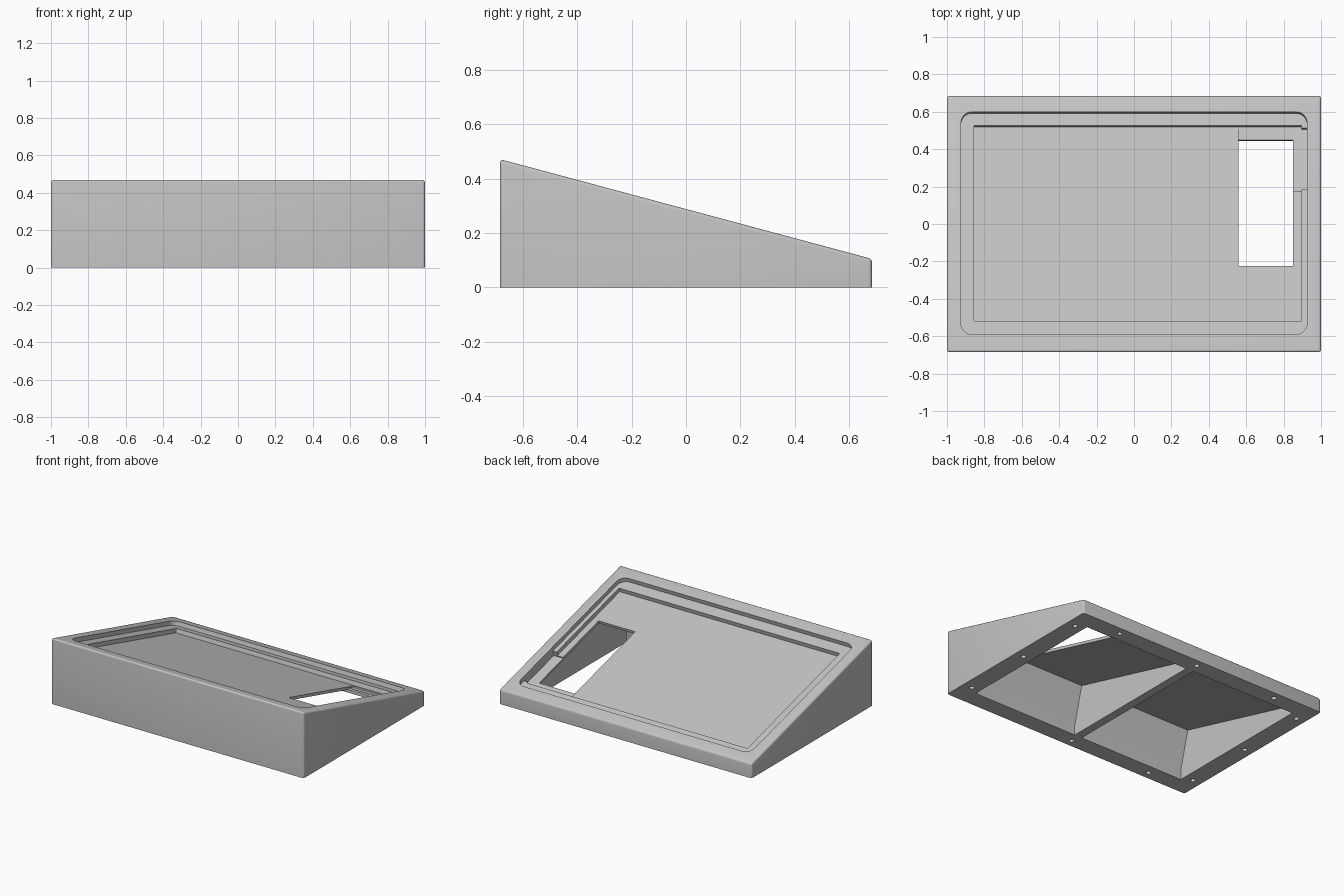
import bpy, bmesh
from math import radians
from mathutils import Matrix, Vector

TILT = radians(15)
HEIGHT = 0.288          # height of the sloping top at y = 0
SLOPE = Matrix.Translation((0, 0, HEIGHT)) @ Matrix.Rotation(-TILT, 4, 'X')

old = bpy.data.objects.get("Cube")
if old:
    bpy.data.objects.remove(old, do_unlink=True)

grey = bpy.data.materials.new("light grey plastic")
grey.use_nodes = True
colour = (0.55, 0.55, 0.55, 1)
grey.diffuse_color = colour
grey.node_tree.nodes["Principled BSDF"].inputs["Base Color"].default_value = colour


def make_object(name, bm):
    bmesh.ops.recalc_face_normals(bm, faces=bm.faces)
    mesh = bpy.data.meshes.new(name)
    bm.to_mesh(mesh)
    bm.free()
    mesh.materials.append(grey)
    obj = bpy.data.objects.new(name, mesh)
    bpy.context.collection.objects.link(obj)
    return obj


def prism(bm, profile, x0, x1):
    """Extrude a side profile of (y, z) points from x0 to x1."""
    face = bm.faces.new([bm.verts.new((x0, y, z)) for y, z in profile])
    out = bmesh.ops.extrude_face_region(bm, geom=[face])
    moved = [v for v in out["geom"] if isinstance(v, bmesh.types.BMVert)]
    bmesh.ops.translate(bm, verts=moved, vec=(x1 - x0, 0, 0))


def slope_box(name, x0, x1, s0, s1, depth, radius=0, top=0.1):
    """Cutter box square to the sloping top, sunk to the given depth."""
    bm = bmesh.new()
    size = Vector((x1 - x0, s1 - s0, top + depth))
    centre = Vector(((x0 + x1) / 2, (s0 + s1) / 2, (top - depth) / 2))
    bmesh.ops.create_cube(bm, size=1, matrix=Matrix.Translation(centre) @ Matrix.Diagonal((*size, 1)))
    if radius:
        upright = [e for e in bm.edges if abs(e.verts[0].co.z - e.verts[1].co.z) > 0.01]
        bmesh.ops.bevel(bm, geom=upright, offset=radius, segments=8, profile=0.5, affect='EDGES')
    bm.transform(SLOPE)
    return make_object(name, bm)


def top_z(y, drop=0):
    return HEIGHT - drop - 0.268 * y


# Wedge body, every edge rounded except those around the base
bm = bmesh.new()
prism(bm, [(-0.685, 0), (0.685, 0), (0.685, top_z(0.685)), (-0.685, top_z(-0.685))], -1, 1)
edges = [e for e in bm.edges if max(v.co.z for v in e.verts) > 0.01]
bmesh.ops.bevel(bm, geom=edges, offset=0.014, segments=4, profile=0.5, affect='EDGES')
body = make_object("wedge_case", bm)

# Stepped panel recess, connector pocket and window
cutters = [
    slope_box("panel_recess", -0.925, 0.925, -0.611, 0.621, 0.03, radius=0.06),
    slope_box("inner_recess", -0.855, 0.895, -0.53, 0.552, 0.06),
    slope_box("connector_pocket", 0.56, 0.925, 0.2, 0.54, 0.068),
]

# Two hollow bays underneath, split by a central rib
bm = bmesh.new()
bay = [(-0.56, -0.05), (0.56, -0.05), (0.56, top_z(0.56, 0.083)),
       (-0.49, top_z(-0.49, 0.083)), (-0.56, 0.07)]
for side in (-1, 1):
    prism(bm, bay, side * 0.03, side * 0.865)
cutters.append(make_object("hollow_bays", bm))
cutters.append(slope_box("window_opening", 0.56, 0.85, -0.217, 0.482, 0.1))

# Screw holes around the base rim
bm = bmesh.new()
spots = [(sx * 0.933, y) for sx in (-1, 1) for y in (-0.52, 0, 0.52)]
spots += [(x, sy * 0.63) for sy in (-1, 1) for x in (-0.65, 0, 0.65)]
spots.remove((0.65, -0.63))
for x, y in spots:
    bmesh.ops.create_cone(bm, cap_ends=True, segments=20, radius1=0.017, radius2=0.017,
                          depth=0.12, matrix=Matrix.Translation((x, y, 0)))
cutters.append(make_object("screw_holes", bm))

# Cut everything out of the body, then drop the cutters
bpy.context.view_layer.objects.active = body
for cutter in cutters:
    cutter.hide_render = True
    mod = body.modifiers.new(cutter.name, 'BOOLEAN')
    mod.operation = 'DIFFERENCE'
    mod.solver = 'EXACT'
    mod.object = cutter
    bpy.ops.object.modifier_apply(modifier=mod.name)
    bpy.data.objects.remove(cutter, do_unlink=True)

bpy.ops.object.select_all(action='DESELECT')
body.select_set(True)
bpy.ops.object.shade_smooth_by_angle(angle=radians(30))
